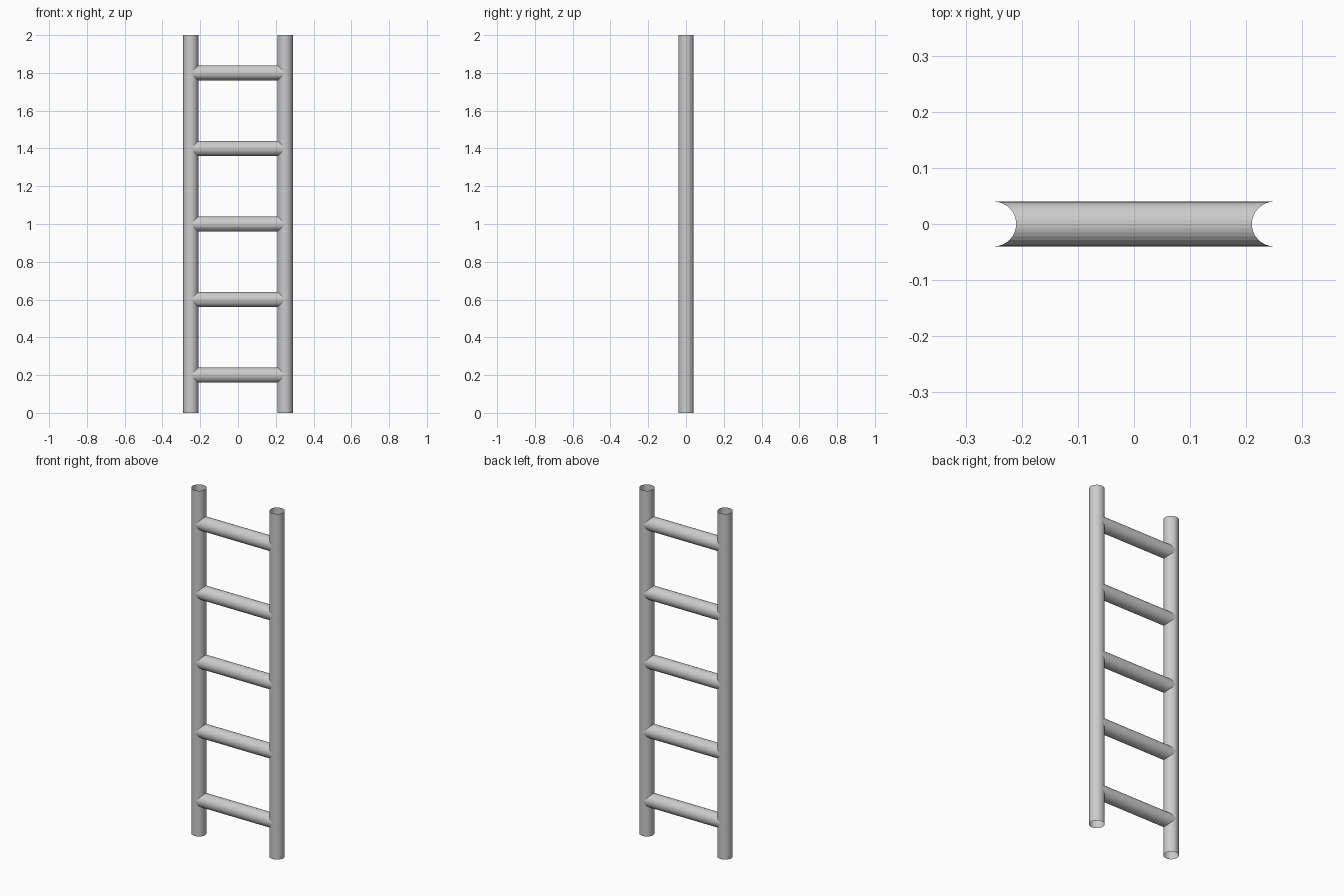
import bpy, bmesh, math

if "Cube" in bpy.data.objects:
    bpy.data.objects.remove(bpy.data.objects["Cube"])

R, HALF, HEIGHT, SIDES = 0.04, 0.25, 2.0, 32


def tube(name, rings):
    """Open tube through a list of rings of points."""
    bm = bmesh.new()
    loops = [[bm.verts.new(p) for p in ring] for ring in rings]
    for a, b in zip(loops, loops[1:]):
        for i in range(SIDES):
            j = (i + 1) % SIDES
            bm.faces.new((a[i], a[j], b[j], b[i]))
    bmesh.ops.recalc_face_normals(bm, faces=bm.faces)
    # make the normals face away from the tube axis
    f = next(iter(bm.faces))
    mid = sum((v.co for v in bm.verts), f.normal * 0) / len(bm.verts)
    if f.normal.dot(f.calc_center_median() - mid) < 0:
        bmesh.ops.reverse_faces(bm, faces=bm.faces)
    me = bpy.data.meshes.new(name)
    bm.to_mesh(me)
    bm.free()
    ob = bpy.data.objects.new(name, me)
    bpy.context.collection.objects.link(ob)
    return ob


circle = [(R * math.cos(2 * math.pi * i / SIDES), R * math.sin(2 * math.pi * i / SIDES))
          for i in range(SIDES)]

# Two hollow upright rails, open at both ends
for label, x in (("left", -HALF), ("right", HALF)):
    tube(label + "_rail", [[(x + a, b, z) for a, b in circle] for z in (0, HEIGHT)])


# Rungs with saddle-cut ends that fit around the rails
def saddle(y):
    return HALF - math.sqrt(max(R * R - y * y, 0))


for n in range(5):
    z = 0.2 + 0.4 * n
    tube(f"rung_{n + 1}", [[(s * saddle(a), a, z + b) for a, b in circle] for s in (-1, 1)])
